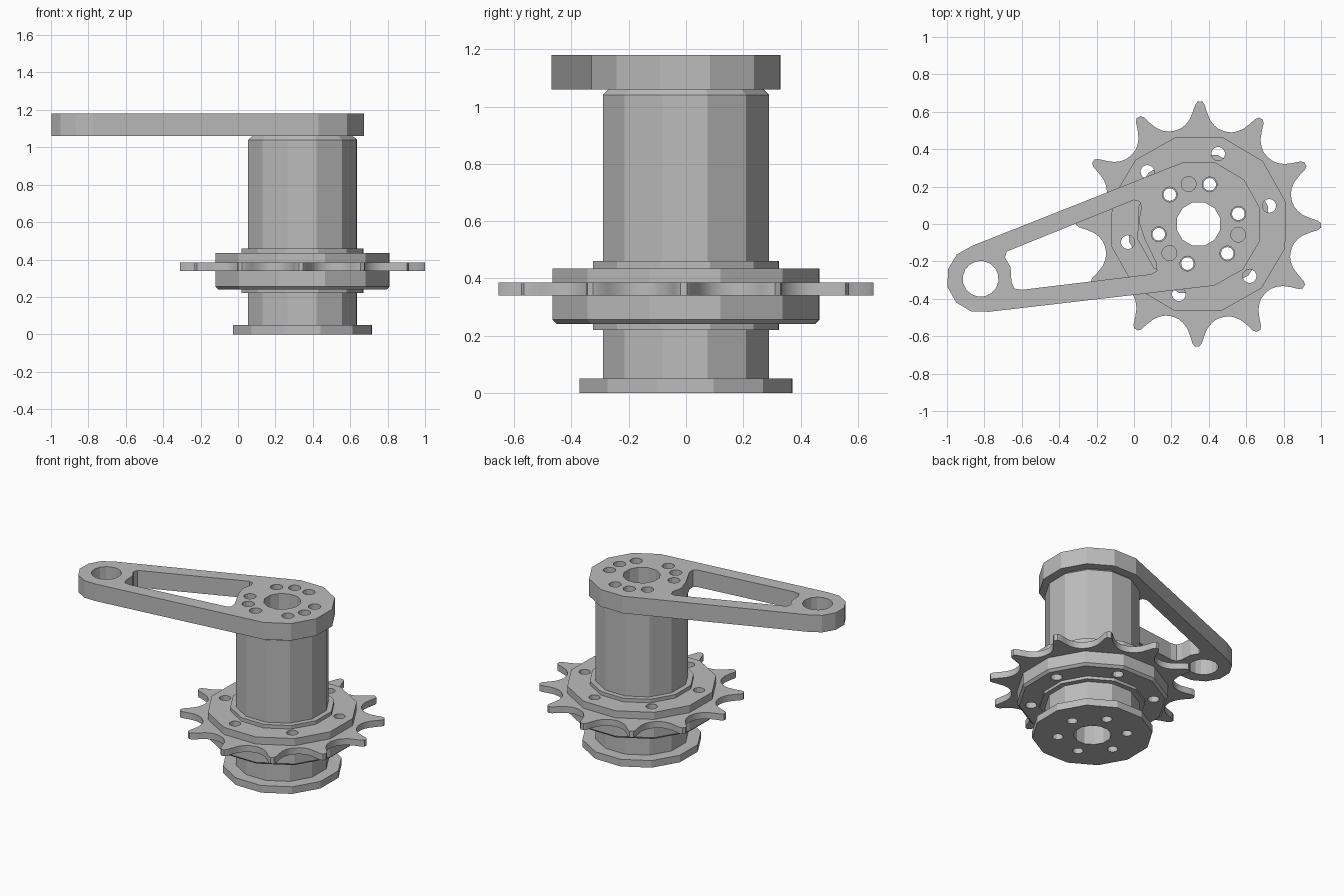
import bpy, bmesh
from math import sin, cos, radians
from mathutils import Vector
from mathutils.geometry import convex_hull_2d

default_cube = bpy.data.objects.get("Cube")
if default_cube:
    bpy.data.objects.remove(default_cube, do_unlink=True)

# One plain grey metal
metal = bpy.data.materials.new("grey metal")
metal.use_nodes = True
grey = (0.5, 0.5, 0.5, 1)
metal.diffuse_color = grey
metal.node_tree.nodes["Principled BSDF"].inputs["Base Color"].default_value = grey

AXIS = Vector((0.345, 0))          # main shaft centre
ARM_END = Vector((-0.82, -0.293))  # far end of the lever
TURN = 14.4                        # rotation of polygons and bolt circles


def polar(radius, angle, centre=AXIS):
    a = radians(angle)
    return centre + Vector((cos(a), sin(a))) * radius


def ring(radius, sides=12, centre=AXIS, turn=TURN):
    return [polar(radius, turn + 360 * i / sides, centre) for i in range(sides)]


def bolt_holes(circle, radius, count=6):
    return [ring(radius, 14, c) for c in ring(circle, count)]


def solid(name, outline, holes, levels, smooth=False):
    """Extrude an outline with holes through (height, outline scale) levels."""
    bm = bmesh.new()
    caps = ([], [])
    for loop in [outline] + holes:
        rows = []
        for z, scale in levels:
            s = scale if loop is outline else 1
            points = [AXIS + (p - AXIS) * s for p in loop]
            rows.append([bm.verts.new((p.x, p.y, z)) for p in points])
        n = len(loop)
        for low, high in zip(rows, rows[1:]):
            for i in range(n):
                j = (i + 1) % n
                bm.faces.new((low[i], low[j], high[j], high[i]))
        for cap, row in zip(caps, (rows[0], rows[-1])):
            cap.extend(bm.edges.get((row[i], row[(i + 1) % n])) for i in range(n))
    for cap, direction in zip(caps, (-1, 1)):
        bmesh.ops.triangle_fill(bm, use_beauty=True, use_dissolve=False,
                                edges=cap, normal=(0, 0, direction))
    bmesh.ops.recalc_face_normals(bm, faces=bm.faces)
    mesh = bpy.data.meshes.new(name)
    bm.to_mesh(mesh)
    bm.free()
    mesh.materials.append(metal)
    obj = bpy.data.objects.new(name, mesh)
    bpy.context.collection.objects.link(obj)
    if smooth:
        bpy.ops.object.select_all(action="DESELECT")
        obj.select_set(True)
        bpy.context.view_layer.objects.active = obj
        bpy.ops.object.shade_smooth_by_angle(angle=radians(35))
    return obj


# Shaft and base plate, drilled right through
bore = ring(0.12)
shaft_holes = [bore] + bolt_holes(0.22, 0.034)
solid("base_plate", ring(0.383), shaft_holes, [(0, 1), (0.05, 1)])
solid("shaft", ring(0.3), shaft_holes, [(0.05, 1), (1.04, 1), (1.06, 0.93)])

# Collar and the two clamping flanges
solid("collar", ring(0.336), [ring(0.3)], [(0.22, 1), (0.46, 1)])
flange_holes = [ring(0.336)] + bolt_holes(0.39, 0.037)
solid("lower_flange", ring(0.481), flange_holes,
      [(0.24, 0.965), (0.256, 1), (0.34, 1)])
solid("upper_flange", ring(0.481), flange_holes, [(0.385, 1), (0.435, 1)])

# Sprocket with twelve pointed teeth
half_tooth = [(0.655, 1), (0.64, 2.2), (0.6, 3.6), (0.56, 5.6),
              (0.535, 8.2), (0.52, 11), (0.515, 14)]
tooth = [(r, -a) for r, a in reversed(half_tooth)] + half_tooth
teeth = [polar(r, a + 30 * i - 0.7) for i in range(12) for r, a in tooth]
solid("sprocket", teeth, flange_holes, [(0.34, 1), (0.385, 1)], smooth=True)

# Lever arm: hull of hub and rounded end, with a triangular window
points = ring(0.34) + ring(0.182, 12, ARM_END)
arm_outline = [points[i] for i in convex_hull_2d(points)]
window = [Vector(p) for p in (
    (0.0, 0.128), (0.03, 0.12), (0.04, 0.09), (0.025, 0.015), (0.056, -0.08),
    (0.12, -0.21), (0.122, -0.25), (0.094, -0.268), (-0.6, -0.352),
    (-0.64, -0.345), (-0.655, -0.31), (-0.66, -0.23), (-0.69, -0.18),
    (-0.68, -0.147))]
spare_holes = [ring(0.04, 14, polar(0.22, a)) for a in (104, 225, 345)]
arm_holes = [bore, window, ring(0.096, 16, ARM_END)]
solid("lever_arm", arm_outline, arm_holes + bolt_holes(0.22, 0.04) + spare_holes,
      [(1.06, 1), (1.18, 1)])
